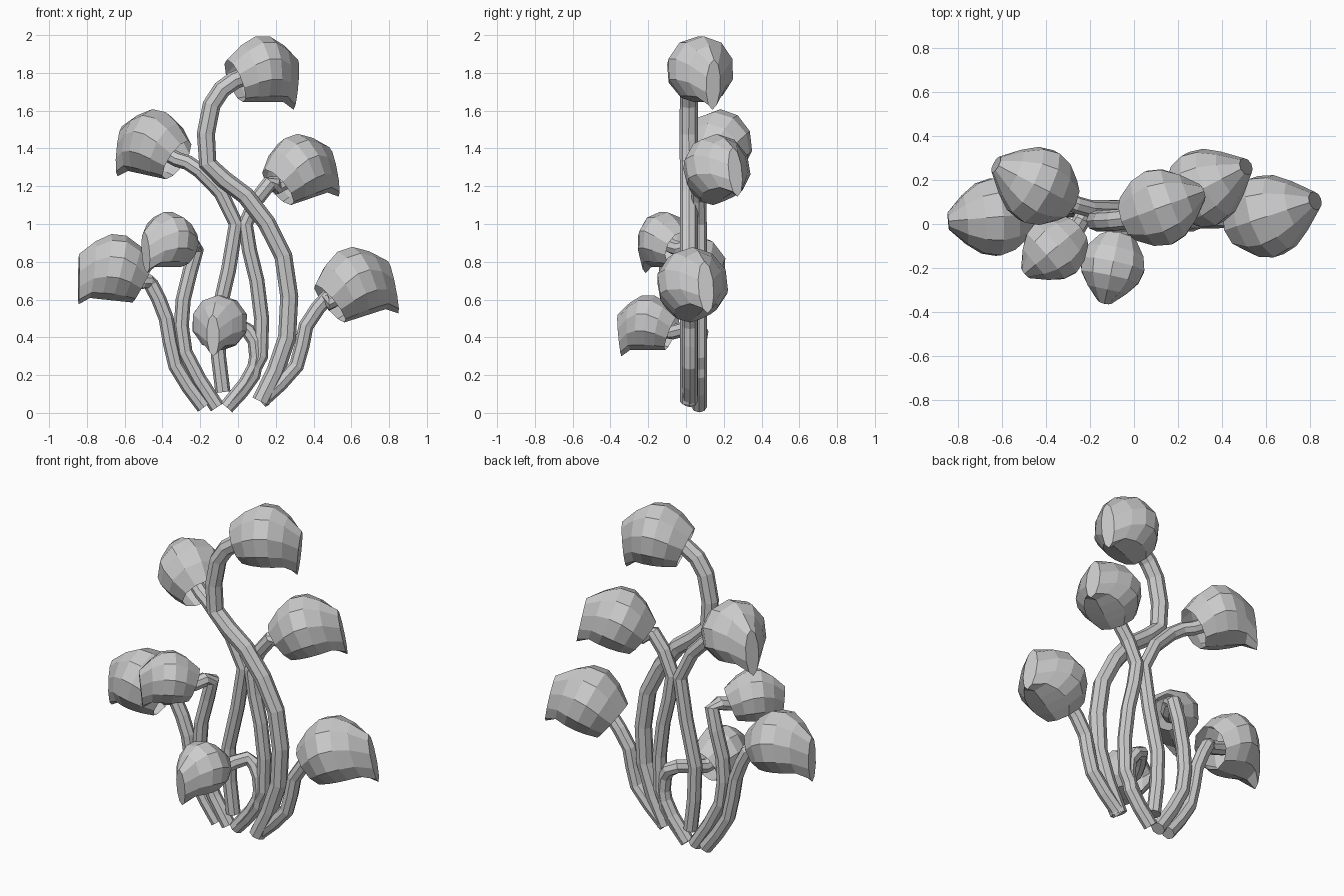
import bpy, bmesh
from math import sin, cos, pi, radians
from mathutils import Matrix, Vector

if "Cube" in bpy.data.objects:
    bpy.data.objects.remove(bpy.data.objects["Cube"])


def skin(name, rings, cap_start):
    """Join rings of points into a flat-shaded closed-ended skin."""
    bm = bmesh.new()
    loops = [[bm.verts.new(p) for p in ring] for ring in rings]
    n = len(loops[0])
    for a, b in zip(loops, loops[1:]):
        for i in range(n):
            j = (i + 1) % n
            bm.faces.new((a[i], a[j], b[j], b[i]))
    bm.faces.new(loops[-1])
    if cap_start:
        bm.faces.new(loops[0])
    bmesh.ops.recalc_face_normals(bm, faces=bm.faces)
    mesh = bpy.data.meshes.new(name)
    bm.to_mesh(mesh)
    bm.free()
    bpy.context.collection.objects.link(bpy.data.objects.new(name, mesh))


def hood(name, matrix, sides=10, steps=5):
    """Open-backed bell with a drooping pointed tip, local +x forward."""
    rings = []
    for k in range(steps + 1):
        t = k / steps
        width = 0.185 * sin(pi * (0.2 + 0.73 * t))
        top = Vector((-0.2 + 0.4 * t, 0, 0.06 + 0.13 * sin(pi * t)))
        bottom = Vector((-0.11 + 0.285 * t, 0, -0.205 if k == steps else -0.165))
        ring = []
        for i in range(sides):
            a = 2 * pi * i / sides
            p = top.lerp(bottom, (1 - cos(a)) / 2)
            p.y = width * sin(a)
            ring.append(matrix @ p)
        rings.append(ring)
    skin(name, rings, False)


def smooth_path(pts, steps=2):
    """Catmull-Rom curve through the points."""
    ext = [2 * pts[0] - pts[1]] + pts + [2 * pts[-1] - pts[-2]]
    out = []
    for a, b, c, d in zip(ext, ext[1:], ext[2:], ext[3:]):
        for s in range(steps):
            t = s / steps
            out.append(b + (c - a) * t / 2 + (a - 2.5 * b + 2 * c - d / 2) * t ** 2
                       + (1.5 * (b - c) + (d - a) / 2) * t ** 3)
    return out + [pts[-1]]


def stem(name, pts, radius, sides=8):
    """Faceted tube swept along the path."""
    rings = []
    side = Vector((0, 1, 0))
    for k, p in enumerate(pts):
        d = (pts[min(k + 1, len(pts) - 1)] - pts[max(k - 1, 0)]).normalized()
        side = (side - d * side.dot(d)).normalized()
        up = d.cross(side)
        ring = []
        for i in range(sides):
            a = 2 * pi * i / sides
            q = p + radius * (side * cos(a) + up * sin(a))
            q.z = max(q.z, 0)
            ring.append(q)
        rings.append(ring)
    skin(name, rings, True)


def plant(name, centre, yaw, pitch, path, scale=1.0, y=0.07, radius=0.04):
    m = (Matrix.Translation(centre) @ Matrix.Rotation(radians(yaw), 4, 'Z')
         @ Matrix.Rotation(radians(-pitch), 4, 'Y') @ Matrix.Scale(scale, 4))
    hood(name + "_hood", m)
    # stem enters the open back and stops inside the hood
    pts = [Vector((x, y, z)) for x, z in path]
    pts += [m @ Vector((-0.16, 0, -0.05)), m @ Vector((-0.04, 0, -0.02))]
    stem(name + "_stem", smooth_path(pts), radius)


# each plant: hood centre, yaw, pitch, then stem path as (x, z)
plant("tall", (0.13, 0.08, 1.81), 20, 0,
      [(0.12, 0.06), (0.26, 0.4), (0.24, 0.83), (0.04, 1.15), (-0.16, 1.32), (-0.14, 1.63)],
      y=0.015, radius=0.048)
plant("upper_left", (-0.45, 0.18, 1.42), 153, 11,
      [(-0.08, 0.11), (-0.11, 0.5), (-0.01, 1.0), (-0.2, 1.28)])
plant("upper_right", (0.33, 0.17, 1.29), 27, 17,
      [(-0.06, 0.03), (0.12, 0.3), (0.1, 0.7), (0.04, 1.0), (0.17, 1.22)])
plant("lower_right", (0.62, 0.04, 0.68), 18, 17,
      [(0.12, 0.06), (0.31, 0.25), (0.36, 0.46), (0.48, 0.62)], scale=1.06, y=0.02)
plant("lower_left", (-0.65, 0.03, 0.76), 185, 6,
      [(-0.18, 0.03), (-0.33, 0.25), (-0.38, 0.5), (-0.46, 0.68)])
plant("front_left", (-0.37, -0.12, 0.91), 220, 0,
      [(-0.11, 0.03), (-0.28, 0.32), (-0.29, 0.6), (-0.22, 0.87)], scale=0.83)
plant("front_small", (-0.1, -0.2, 0.47), 258, 0,
      [(-0.06, 0.03), (0.08, 0.2), (0.09, 0.38), (0.01, 0.46)], scale=0.83)
